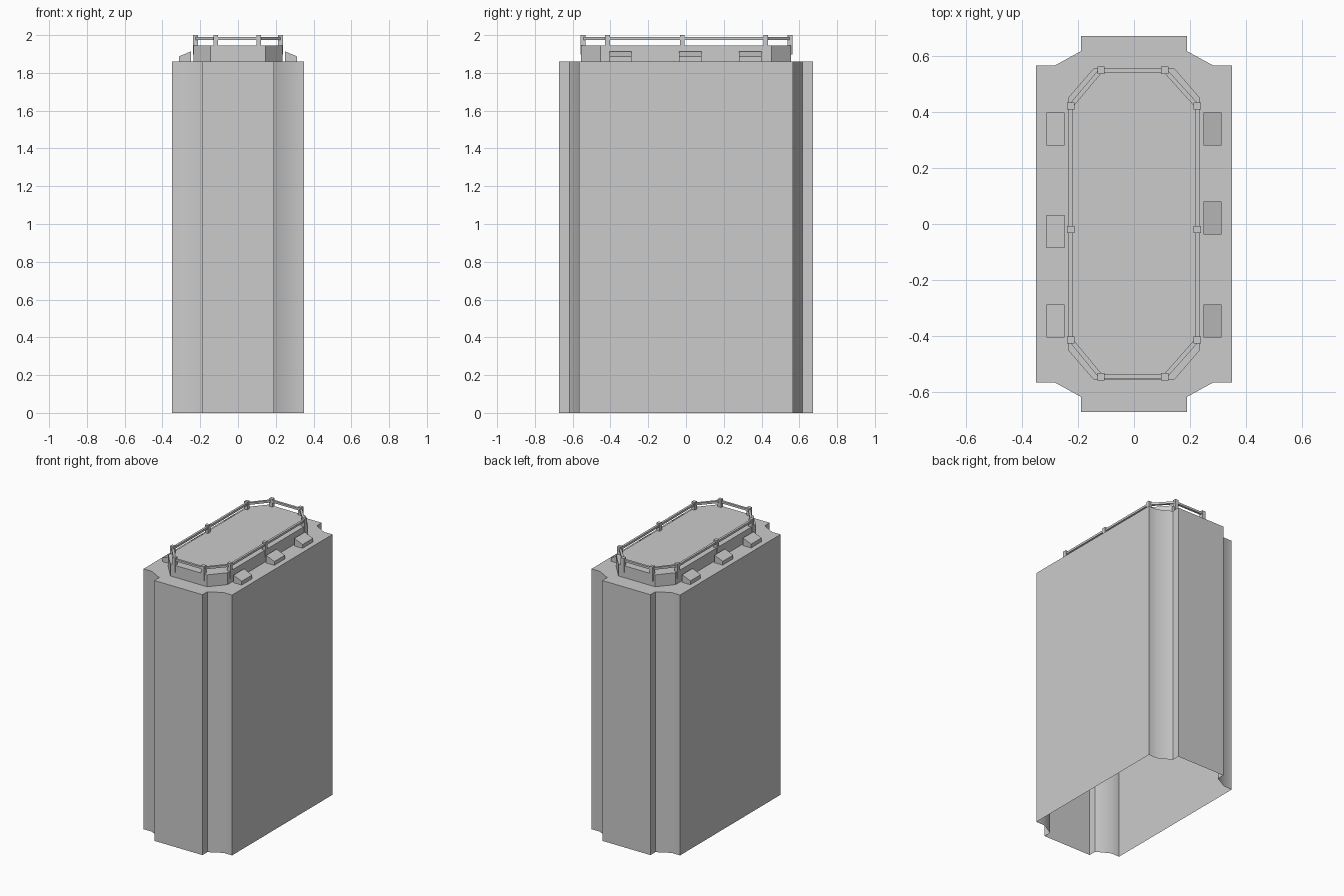
import bpy, bmesh
from mathutils import Vector

if "Cube" in bpy.data.objects:
    bpy.data.objects.remove(bpy.data.objects["Cube"])


def make_object(name, bm, smooth=False):
    bmesh.ops.recalc_face_normals(bm, faces=bm.faces)
    mesh = bpy.data.meshes.new(name)
    bm.to_mesh(mesh)
    bm.free()
    ob = bpy.data.objects.new(name, mesh)
    bpy.context.collection.objects.link(ob)
    if smooth:
        bpy.ops.object.select_all(action='DESELECT')
        ob.select_set(True)
        bpy.context.view_layer.objects.active = ob
        bpy.ops.object.shade_smooth_by_angle(angle=0.61)
    return ob


def mirrored(quarter):
    """Closed outline from the points of its +x +y quarter."""
    right = [(x, -y) for x, y in reversed(quarter)] + quarter
    return right + [(-x, y) for x, y in reversed(right)]


def prism(name, outline, z0, z1, open_bottom=False, smooth=False):
    bm = bmesh.new()
    low = [bm.verts.new((x, y, z0)) for x, y in outline]
    top = [bm.verts.new((x, y, z1)) for x, y in outline]
    n = len(outline)
    for i in range(n):
        j = (i + 1) % n
        bm.faces.new((low[i], low[j], top[j], top[i]))
    bm.faces.new(top)
    if not open_bottom:
        bm.faces.new(low[::-1])
    ob = make_object(name, bm, smooth)
    return ob


# Main shell with notched corners, open underneath
prism("tower_body",
      mirrored([(0.35, 0.567), (0.283, 0.567), (0.19, 0.618), (0.19, 0.673)]),
      0, 1.86, open_bottom=True, smooth=True)

# Raised roof deck
prism("roof_deck", mirrored([(0.235, 0.452), (0.145, 0.556)]), 1.86, 1.945)

# Railing posts, in order around the deck
posts = [(0.226, -0.415), (0.226, -0.02), (0.226, 0.422),
         (0.11, 0.55), (-0.118, 0.55),
         (-0.226, 0.422), (-0.226, -0.02), (-0.226, -0.415),
         (-0.118, -0.546), (0.11, -0.546)]
for x, y in posts:
    h = 0.013
    prism("railing_post", [(x - h, y - h), (x + h, y - h),
                           (x + h, y + h), (x - h, y + h)], 1.897, 2.0)

# Handrail bars from post to post
for i, p in enumerate(posts):
    a, b = Vector(p), Vector(posts[(i + 1) % len(posts)])
    d = (b - a).normalized()
    side = Vector((-d.y, d.x)) * 0.008
    prism("handrail", [tuple(v) for v in (a - side, b - side, b + side, a + side)],
          1.974, 1.989)

# Roof vents with tops sloping down to the outside
for s, centres in ((1, (0.34, 0.022, -0.347)), (-1, (0.34, -0.026, -0.347))):
    for cy in centres:
        bm = bmesh.new()
        section = [(0.249, 1.86), (0.313, 1.86), (0.313, 1.887), (0.249, 1.914)]
        ends = [[bm.verts.new((s * x, cy + e, z)) for x, z in section]
                for e in (-0.059, 0.059)]
        for i in range(4):
            j = (i + 1) % 4
            bm.faces.new((ends[0][i], ends[0][j], ends[1][j], ends[1][i]))
        bm.faces.new(ends[0])
        bm.faces.new(ends[1])
        make_object("roof_vent", bm)
